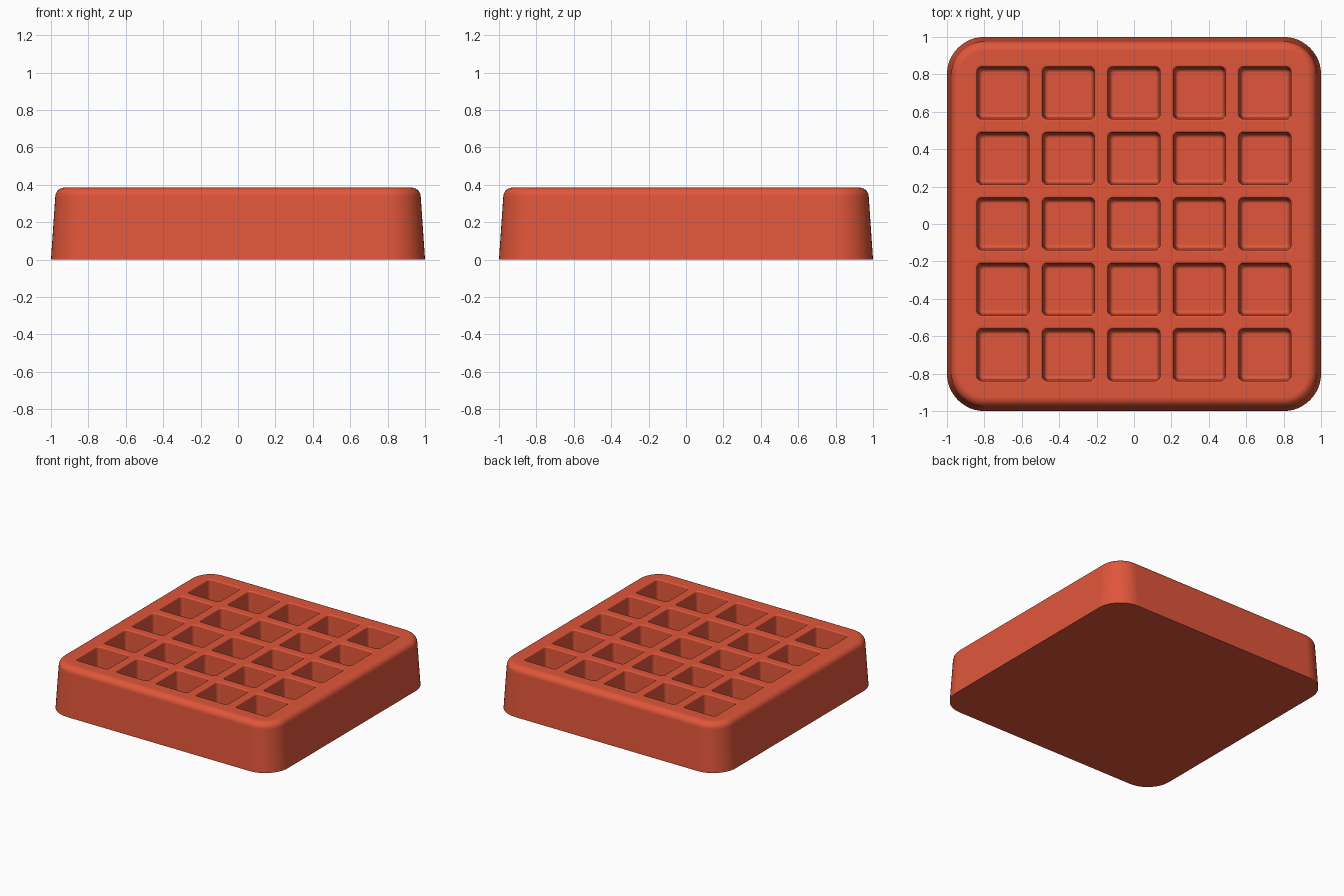
import bpy
import bmesh
from math import cos, sin, pi, radians

if "Cube" in bpy.data.objects:
    bpy.data.objects.remove(bpy.data.objects["Cube"], do_unlink=True)

HEIGHT = 0.385
PITCH = 0.35


def rounded_ring(bm, cx, cy, half, radius, z, steps):
    """Rounded square of vertices at height z."""
    verts = []
    core = half - radius
    for i, (sx, sy) in enumerate([(1, 1), (-1, 1), (-1, -1), (1, -1)]):
        for k in range(steps + 1):
            a = (i + k / steps) * pi / 2
            verts.append(bm.verts.new((cx + sx * core + radius * cos(a),
                                       cy + sy * core + radius * sin(a), z)))
    return verts


def loft(bm, rings):
    """Bridge the rings, cap the last one and return the open rim's edges."""
    for lower, upper in zip(rings, rings[1:]):
        n = len(lower)
        for i in range(n):
            j = (i + 1) % n
            bm.faces.new((lower[i], lower[j], upper[j], upper[i]))
    bm.faces.new(rings[-1])
    first = rings[0]
    return [bm.edges.get((v, first[(i + 1) % len(first)])) for i, v in enumerate(first)]


def fillet(half, z, radius, steps, start, end):
    """Arc of (half width, height) pairs around a centre."""
    angles = [start + (end - start) * k / steps for k in range(steps + 1)]
    return [(half + radius * cos(a), z + radius * sin(a)) for a in angles]


bm = bmesh.new()

# Outer shell: rounded top rim, drafted walls, flat base
shell = fillet(0.927, HEIGHT - 0.05, 0.05, 8, pi / 2, radians(4)) + [(1.0, 0.0)]
rim = loft(bm, [rounded_ring(bm, 0, 0, h, 0.2 - (1 - h), z, 12) for h, z in shell])

# Pockets: softened lip, drafted walls, filleted floor
lip = fillet(0.149, HEIGHT - 0.01, 0.01, 3, pi / 2, radians(176))
floor = fillet(0.110, 0.12, 0.02, 4, radians(-4), -pi / 2)
for col in range(-2, 3):
    for row in range(-2, 3):
        rings = [rounded_ring(bm, col * PITCH, row * PITCH, h, 0.03 - (0.149 - h) * 0.4, z, 5)
                 for h, z in lip + floor]
        rim += loft(bm, rings)

# Flat top between the rim and the pockets
bmesh.ops.triangle_fill(bm, edges=rim, use_beauty=True, normal=(0, 0, 1))
bmesh.ops.recalc_face_normals(bm, faces=bm.faces)

mesh = bpy.data.meshes.new("tray")
bm.to_mesh(mesh)
bm.free()
tray = bpy.data.objects.new("tray", mesh)
bpy.context.collection.objects.link(tray)

# Single red clay colour
red = bpy.data.materials.new("brick_red")
red.use_nodes = True
colour = (0.745, 0.093, 0.042, 1)
red.diffuse_color = colour
red.node_tree.nodes["Principled BSDF"].inputs["Base Color"].default_value = colour
mesh.materials.append(red)

# Smooth fillets with flat large faces
bpy.context.view_layer.objects.active = tray
tray.select_set(True)
bpy.ops.object.shade_smooth_by_angle(angle=radians(40))
weighted = tray.modifiers.new("even_shading", "WEIGHTED_NORMAL")
weighted.keep_sharp = True
